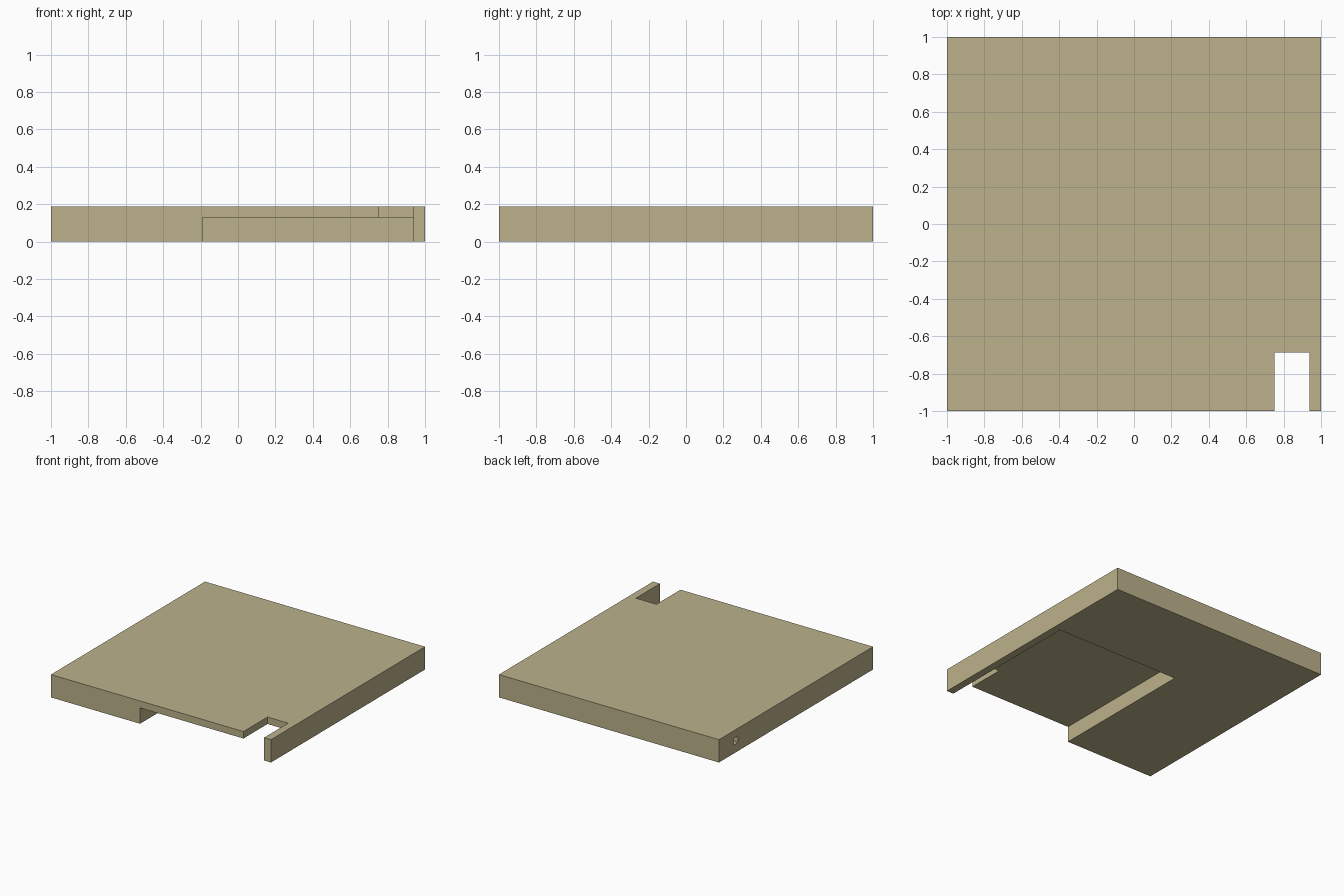
import bpy
from mathutils import Vector

cube = bpy.data.objects.get("Cube")
if cube:
    bpy.data.objects.remove(cube, do_unlink=True)

# Single flat tan material
tan = bpy.data.materials.new("tan")
tan.use_nodes = True
color = (0.503, 0.445, 0.258, 1)
tan.diffuse_color = color
tan.node_tree.nodes["Principled BSDF"].inputs["Base Color"].default_value = color


def box(name, low, high):
    """Axis-aligned box between two corners."""
    low, high = Vector(low), Vector(high)
    bpy.ops.mesh.primitive_cube_add(size=1, location=(low + high) / 2)
    obj = bpy.context.object
    obj.name = obj.data.name = name
    obj.scale = high - low
    bpy.ops.object.transform_apply(location=True, rotation=False, scale=True)
    obj.data.materials.append(tan)
    return obj


def cut(target, cutter):
    """Subtract the cutter, then discard it."""
    cutter.hide_render = True
    mod = target.modifiers.new(cutter.name, 'BOOLEAN')
    mod.operation = 'DIFFERENCE'
    mod.solver = 'EXACT'
    mod.object = cutter
    bpy.context.view_layer.objects.active = target
    bpy.ops.object.modifier_apply(modifier=mod.name)
    bpy.data.objects.remove(cutter, do_unlink=True)


thickness = 0.1875
slab = box("slab", (-1, -1, 0), (1, 1, thickness))

# Recess under the slab, open at the front
cut(slab, box("underside_recess", (-0.19, -1.1, -0.1), (0.9375, 0.25, 0.13)))

# Notch through the front edge, flush with the recess wall
cut(slab, box("front_notch", (0.75, -1.2, -0.2), (0.9375, -0.6875, 0.4)))

# Small blind socket in the side near the back
cut(slab, box("side_socket", (-1.1, 0.75, 0.07), (-0.94, 0.81, 0.125)))
